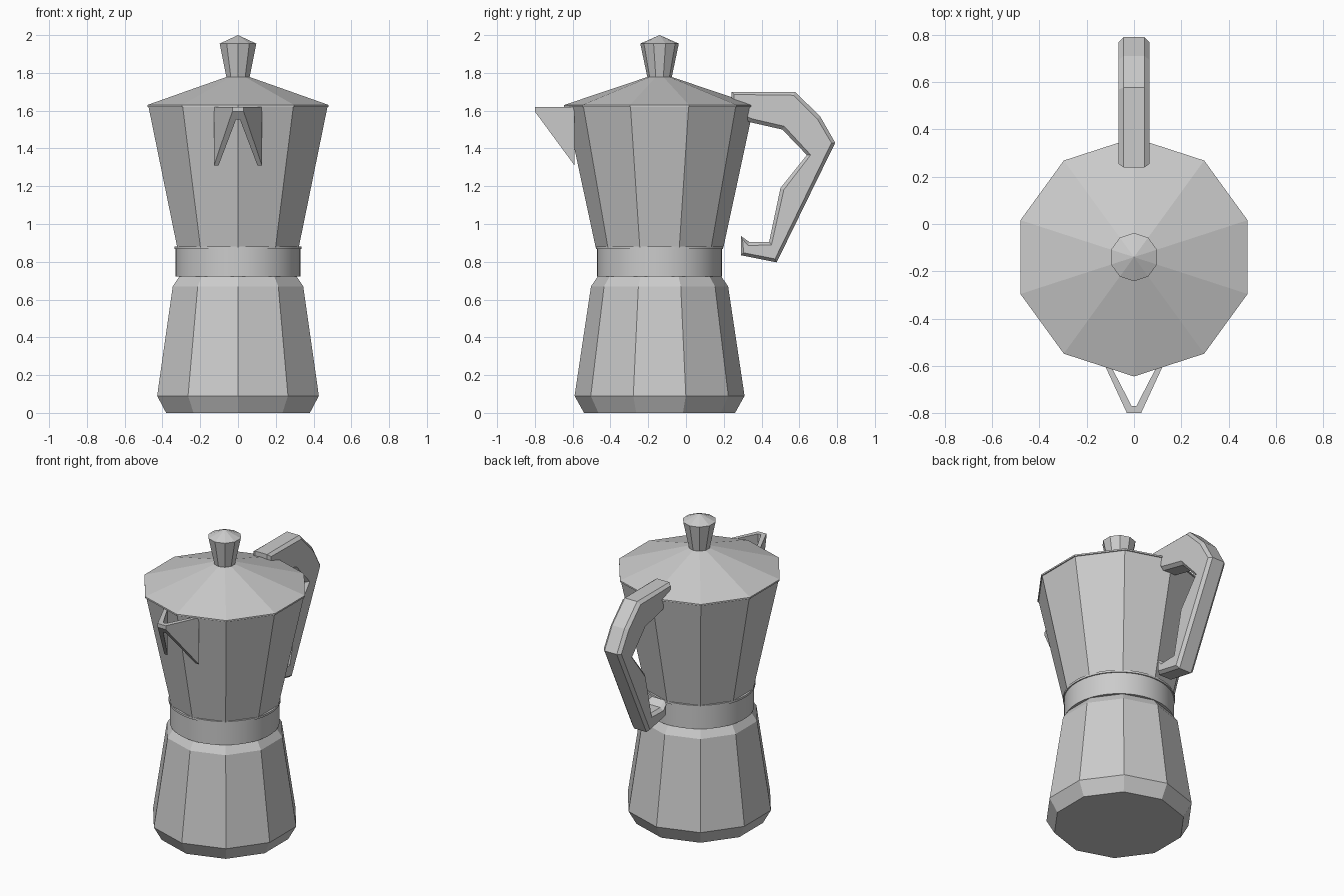
import bpy, bmesh, math

if "Cube" in bpy.data.objects:
    bpy.data.objects.remove(bpy.data.objects["Cube"])

AXIS_Y = -0.14          # the pot's vertical axis sits forward of the handle

metal = bpy.data.materials.new("grey_metal")
metal.diffuse_color = (0.6, 0.6, 0.6, 1)
metal.use_nodes = True
metal.node_tree.nodes["Principled BSDF"].inputs["Base Color"].default_value = metal.diffuse_color


def finish(name, bm):
    bmesh.ops.recalc_face_normals(bm, faces=bm.faces[:])
    mesh = bpy.data.meshes.new(name)
    bm.to_mesh(mesh)
    bm.free()
    mesh.materials.append(metal)
    obj = bpy.data.objects.new(name, mesh)
    bpy.context.collection.objects.link(obj)
    return obj


def lathe(name, profile, sides=10):
    """Closed solid from (radius, z) rings; radius 0 makes a point."""
    bm = bmesh.new()
    rings = []
    for r, z in profile:
        n = sides if r else 1
        rings.append([bm.verts.new((r * math.sin(2 * math.pi * k / sides),
                                    AXIS_Y - r * math.cos(2 * math.pi * k / sides), z))
                      for k in range(n)])
    for a, b in zip(rings, rings[1:]):
        for k in range(sides):
            j = (k + 1) % sides
            if len(b) == 1:
                bm.faces.new((a[k], a[j], b[0]))
            else:
                bm.faces.new((a[k], a[j], b[j], b[k]))
    for ring in (rings[0], rings[-1]):
        if len(ring) > 1:
            bm.faces.new(ring)
    return finish(name, bm)


def prism(bm, low, high):
    """Solid between two matching outlines; returns the two caps."""
    a = [bm.verts.new(p) for p in low]
    b = [bm.verts.new(p) for p in high]
    for k in range(len(a)):
        j = (k + 1) % len(a)
        bm.faces.new((a[k], a[j], b[j], b[k]))
    return [bm.faces.new(a[::-1]), bm.faces.new(b)]


# Faceted water chamber, upper jug, lid and knob
lathe("water_chamber", [(0.40, 0), (0.45, 0.09), (0.363, 0.67), (0.325, 0.725)])
lathe("upper_jug", [(0.338, 0.875), (0.498, 1.62)])
lathe("lid", [(0.505, 1.62), (0.505, 1.63), (0.065, 1.778)])
lathe("lid_knob", [(0.063, 1.77), (0.102, 1.955), (0, 2.0)])

# Round threaded collar with a thin lip
collar = lathe("collar", [(0.33, 0.722), (0.33, 0.868), (0.337, 0.868), (0.337, 0.882)], 64)
bpy.context.view_layer.objects.active = collar
collar.select_set(True)
bpy.ops.object.shade_smooth_by_angle(angle=math.radians(30))

# Open V-shaped spout with a sloping lower edge
half = [(0.01, -0.77), (0.103, -0.59), (0.127, -0.59), (0.03, -0.80)]
outline = half + [(-x, y) for x, y in reversed(half)]
bm = bmesh.new()
prism(bm, [(x, y, 1.595 - (y + 0.80) * 1.357) for x, y in outline],
      [(x, y, 1.62) for x, y in outline])
finish("spout", bm)

# Angular handle with chamfered side edges
profile = [(0.24, 1.70), (0.577, 1.70), (0.71, 1.57), (0.79, 1.43), (0.48, 0.797),
           (0.29, 0.835), (0.29, 0.937), (0.335, 0.905), (0.44, 0.905), (0.50, 1.19),
           (0.64, 1.365), (0.51, 1.50), (0.335, 1.54), (0.24, 1.60)]
bm = bmesh.new()
caps = prism(bm, [(-0.045, y, z) for y, z in profile], [(0.045, y, z) for y, z in profile])
bmesh.ops.recalc_face_normals(bm, faces=bm.faces[:])
bmesh.ops.inset_individual(bm, faces=caps, thickness=0.02, depth=0.02)
finish("handle", bm)
